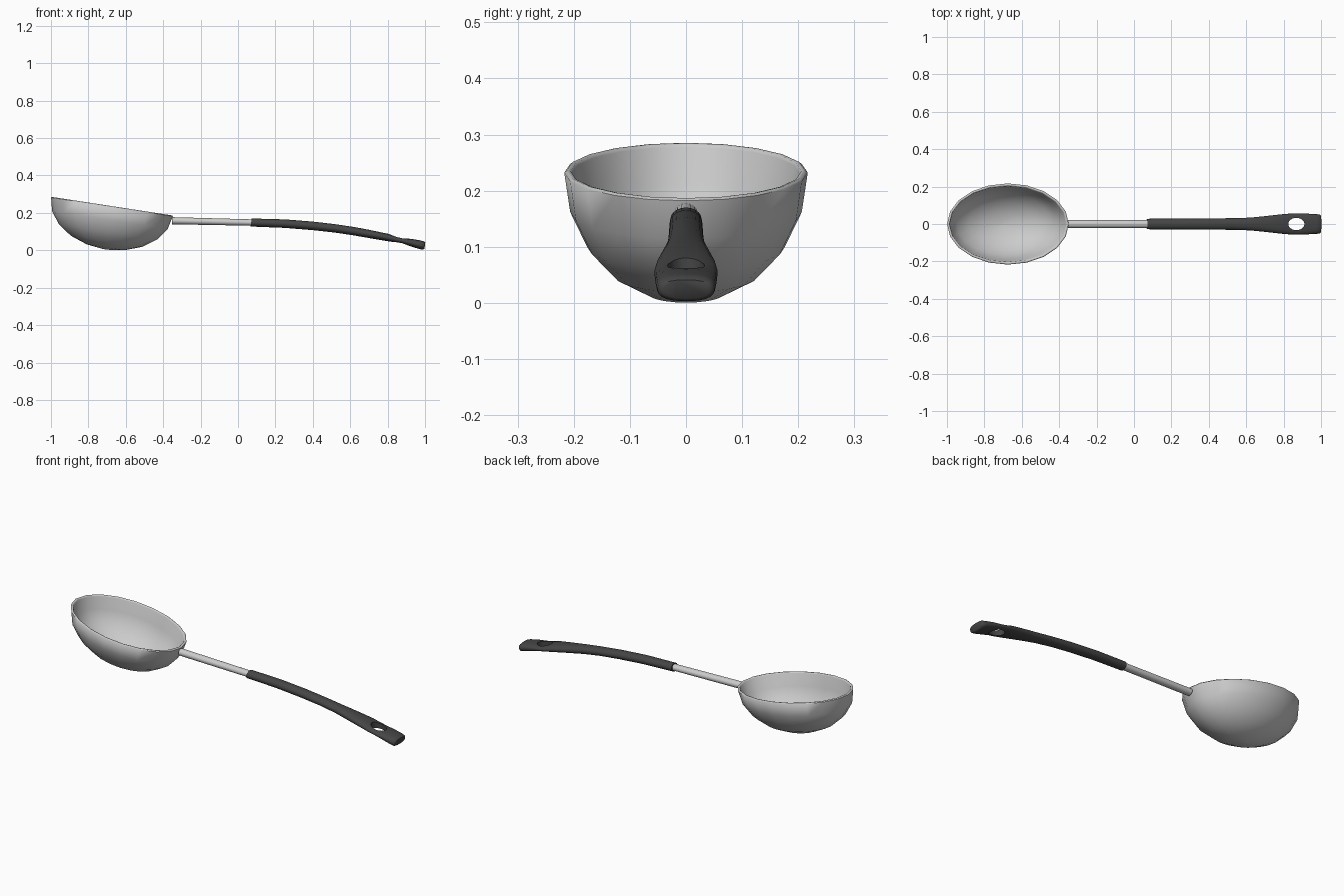
import bpy, bmesh, math
from mathutils import Vector

if "Cube" in bpy.data.objects:
    bpy.data.objects.remove(bpy.data.objects["Cube"])


def make_object(name, bm, color=None, angle=40):
    bmesh.ops.recalc_face_normals(bm, faces=bm.faces)
    mesh = bpy.data.meshes.new(name)
    bm.to_mesh(mesh)
    bm.free()
    ob = bpy.data.objects.new(name, mesh)
    bpy.context.collection.objects.link(ob)
    if color:
        mat = bpy.data.materials.new(name + "_finish")
        mat.diffuse_color = color
        mat.use_nodes = True
        mat.node_tree.nodes["Principled BSDF"].inputs["Base Color"].default_value = mat.diffuse_color
        mesh.materials.append(mat)
    smooth(ob, angle)
    return ob


def smooth(ob, angle):
    bpy.ops.object.select_all(action='DESELECT')
    ob.select_set(True)
    bpy.context.view_layer.objects.active = ob
    bpy.ops.object.shade_smooth_by_angle(angle=math.radians(angle))


def loft(rings):
    """Skin a list of point rings and close both ends."""
    bm = bmesh.new()
    loops = [[bm.verts.new(p) for p in r] for r in rings]
    for a, b in zip(loops, loops[1:]):
        n = len(a)
        for i in range(n):
            bm.faces.new((a[i], a[(i + 1) % n], b[(i + 1) % n], b[i]))
    bm.faces.new(loops[0])
    bm.faces.new(loops[-1])
    return bm


def section(x, z, hy, hz, n=16, power=1.0, lean=0.0):
    """Upright superellipse section across the x axis."""
    pts = []
    for i in range(n):
        t = 2 * math.pi * i / n
        c, s = math.cos(t), math.sin(t)
        y = hy * math.copysign(abs(c) ** power, c)
        dz = hz * math.copysign(abs(s) ** power, s)
        pts.append((x + lean * dz, y, z + dz))
    return pts


# Bowl: tilted half ellipsoid shell with a small rounded lip
SIDES = 20
center = Vector((-0.674, 0, 0.232))
tilt = math.atan2(0.1, 0.65)
along = Vector((math.cos(tilt), 0, -math.sin(tilt)))
up = Vector((math.sin(tilt), 0, math.cos(tilt)))


def bowl_ring(grow, depth, f):
    rx, ry = (0.329 + grow) * f, (0.217 + grow) * f
    return [center + along * rx * math.cos(t) + Vector((0, ry * math.sin(t), 0)) + up * depth
            for t in (2 * math.pi * i / SIDES for i in range(SIDES))]


angles = [math.radians(a) for a in (88, 72, 54, 36, 18, 0)]
rings = [bowl_ring(0, -0.23 * math.sin(a), math.cos(a)) for a in angles]
rings.append(bowl_ring(-0.005, 0.004, 1))
rings.append(bowl_ring(-0.011, 0.003, 1))
rings += [bowl_ring(-0.014, -0.217 * math.sin(a) - 0.002, math.cos(a)) for a in reversed(angles)]
make_object("bowl", loft(rings), angle=60)

# Metal shaft
make_object("shaft", loft([section(-0.352, 0.158, 0.021, 0.019),
                           section(0.09, 0.148, 0.021, 0.017)]))

# Grip: x, top z, bottom z, half width, squareness
stations = [
    (0.07, 0.170, 0.127, 0.028, 1.0), (0.25, 0.165, 0.120, 0.029, 1.0),
    (0.40, 0.153, 0.108, 0.030, 1.0), (0.52, 0.139, 0.095, 0.031, 1.0),
    (0.62, 0.124, 0.080, 0.034, 0.95), (0.70, 0.109, 0.066, 0.042, 0.9),
    (0.80, 0.088, 0.049, 0.053, 0.85), (0.84, 0.074, 0.043, 0.056, 0.8),
    (0.88, 0.065, 0.036, 0.056, 0.8), (0.93, 0.060, 0.020, 0.055, 0.8),
    (0.975, 0.052, 0.006, 0.053, 0.8), (0.992, 0.047, 0.003, 0.051, 0.8),
    (0.999, 0.041, 0.008, 0.044, 0.8)]
grip = make_object("grip", loft([section(x, (t + b) / 2, w, (t - b) / 2, 20, p, 0.15)
                                 for x, t, b, w, p in stations]), (0.06, 0.06, 0.06, 1), 50)

# Hanging hole cut through the grip end
bm = bmesh.new()
bmesh.ops.create_cone(bm, cap_ends=True, segments=24, radius1=1, radius2=1, depth=0.3)
bmesh.ops.scale(bm, vec=(0.043, 0.033, 1), verts=bm.verts)
bmesh.ops.translate(bm, vec=(0.868, 0, 0.05), verts=bm.verts)
cutter = make_object("hole_cutter", bm)
mod = grip.modifiers.new("hang_hole", 'BOOLEAN')
mod.operation = 'DIFFERENCE'
mod.solver = 'EXACT'
mod.object = cutter
bpy.context.view_layer.objects.active = grip
bpy.ops.object.modifier_apply(modifier=mod.name)
bpy.data.objects.remove(cutter)
smooth(grip, 50)
